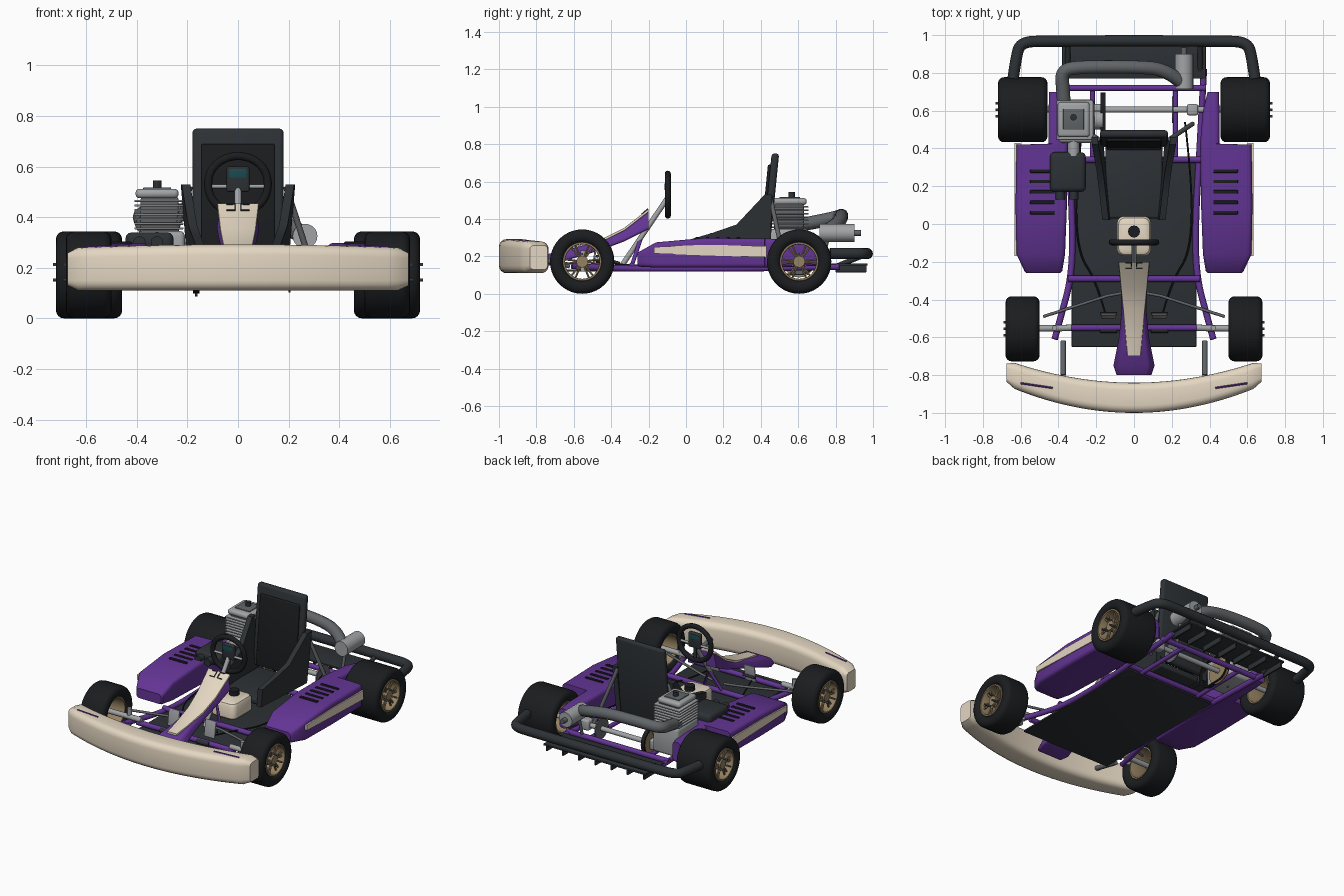
import bpy, bmesh
from math import sin, cos, pi
from mathutils import Vector as V

if "Cube" in bpy.data.objects:
    bpy.data.objects.remove(bpy.data.objects["Cube"])

def mat(name, c):
    m = bpy.data.materials.new(name)
    m.diffuse_color = (*c, 1)
    m.use_nodes = True
    m.node_tree.nodes["Principled BSDF"].inputs["Base Color"].default_value = m.diffuse_color
    return m

PURPLE = mat("purple", (.125, .035, .30))
CREAM = mat("cream", (.78, .68, .54))
DARK = mat("dark", (.026, .031, .036))
BLACK = mat("black", (.011, .012, .014))
STEEL = mat("steel", (.36, .37, .38))
IRON = mat("iron", (.12, .13, .14))
TAN = mat("tan", (.30, .22, .12))
TEAL = mat("teal", (.01, .07, .08))

def finish(name, bm, m):
    bmesh.ops.recalc_face_normals(bm, faces=bm.faces)
    me = bpy.data.meshes.new(name)
    bm.to_mesh(me)
    bm.free()
    for p in me.polygons:
        p.use_smooth = True
    me.set_sharp_from_angle(angle=.6)
    me.materials.append(m)
    o = bpy.data.objects.new(name, me)
    bpy.context.collection.objects.link(o)
    return o

def loft(name, rings, m, cyclic=False):
    bm = bmesh.new()
    vs = [[bm.verts.new(p) for p in r] for r in rings]
    n = len(vs[0])
    for a, b in zip(vs, vs[1:] + (vs[:1] if cyclic else [])):
        for i in range(n):
            bm.faces.new((a[i], a[(i + 1) % n], b[(i + 1) % n], b[i]))
    if not cyclic:
        bm.faces.new(vs[0])
        bm.faces.new(vs[-1])
    return finish(name, bm, m)

def rr(x0, x1, y0, y1, r, n=4):
    """Rounded rectangle outline."""
    out = []
    for cx, cy, q in ((x1-r, y1-r, 0), (x0+r, y1-r, 1), (x0+r, y0+r, 2), (x1-r, y0+r, 3)):
        for i in range(n + 1):
            a = (q + i / n) * pi / 2
            out.append((cx + r * cos(a), cy + r * sin(a)))
    return out

def box(name, x, y, z, m, bev=.006, tilt=0):
    """Bevelled box from ranges; tilt shears y with height."""
    bm = bmesh.new()
    bmesh.ops.create_cube(bm, size=1)
    for v in bm.verts:
        v.co = [c[0] + (p + .5) * (c[1] - c[0]) for p, c in zip(v.co, (x, y, z))]
    if bev:
        bmesh.ops.bevel(bm, geom=bm.edges[:], offset=bev, segments=3, profile=.5, affect='EDGES')
    for v in bm.verts:
        v.co.y += tilt * (v.co.z - z[0])
    return finish(name, bm, m)

def tube(name, pts, r, m, smooth=False, cyclic=False, res=4):
    cu = bpy.data.curves.new(name, 'CURVE')
    cu.dimensions, cu.bevel_depth, cu.bevel_resolution, cu.use_fill_caps = '3D', r, res, True
    s = cu.splines.new('NURBS' if smooth else 'POLY')
    s.points.add(len(pts) - 1)
    for p, c in zip(s.points, pts):
        p.co = (*c, 1)
    s.use_cyclic_u = cyclic
    if smooth:
        s.order_u, s.use_endpoint_u, s.resolution_u = 3, True, 8
    o = bpy.data.objects.new(name, cu)
    bpy.context.collection.objects.link(o)
    me = bpy.data.meshes.new_from_object(o.evaluated_get(bpy.context.evaluated_depsgraph_get()))
    bpy.data.objects.remove(o)
    bm = bmesh.new()
    bm.from_mesh(me)
    bmesh.ops.remove_doubles(bm, verts=bm.verts, dist=1e-5)
    me.materials.clear()
    return finish(name, bm, m)

def both(f):
    for s, side in ((-1, "left"), (1, "right")):
        f(s, side)

# Wheels: tyre, rim barrel, spokes, hub and studs
def wheel(tag, s, x0, x1, cy, rt=.172):
    def spin(prof, n=40):
        return [[(s * x, cy + r * cos(a), rt + r * sin(a)) for x, r in prof]
                for a in (2 * pi * i / n for i in range(n))]
    loft(tag + "_tyre", spin(rr(x0, x1, .10, rt, .032)), BLACK, True)
    loft(tag + "_rim", spin(rr(x0 + .015, x1 - .008, .092, .104, .005, 2)), TAN, True)
    xs = x1 - .035
    for i in range(6):
        a = i * pi / 3
        for d in (-.13, .13):
            p, q = [V((s * xs, cy + r * cos(a + e), rt + r * sin(a + e))) for r, e in ((.02, d), (.096, d))]
            tube(tag + "_spoke", [p, q], .006, TAN, res=1)
    tube(tag + "_hub", [(s * (xs - .06), cy, rt), (s * (xs + .015), cy, rt)], .032, TAN)
    for i in range(3):
        a = pi / 2 + i * 2 * pi / 3
        y, z = cy + .04 * cos(a), rt + .04 * sin(a)
        tube(tag + "_stud", [(s * (xs - .01), y, z), (s * (x1 + .012), y, z)], .006, IRON, res=2)

both(lambda s, n: wheel("front_" + n, s, .50, .68, -.555))
both(lambda s, n: wheel("rear_" + n, s, .458, .72, .605))

# Front bumper
rings = []
for i in range(-16, 17):
    t = i / 16
    e = .02 if abs(i) == 16 else 0
    k = t * t
    rings.append([(.675 * t, y, z) for y, z in
                  rr(-1 + .145 * k + e, -.84 + .12 * k - e, .11 + e, .292 - .014 * k - e, .04 - e)])
loft("front_bumper", rings, CREAM)
def bumper_trim(s, n):
    tube("bumper_stripe_" + n, [(s * .43, -.868, .287), (s * .60, -.843, .281)], .005, PURPLE, res=1)
    tube("bumper_mount_" + n, [(s * .375, -.80, .19), (s * .375, -.62, .15)], .015, IRON)
both(bumper_trim)

# Nose fairing with cream panel
st = [(-.80, .10, .14, .18), (-.75, .115, .145, .21), (-.6, .085, .19, .245), (-.45, .07, .235, .285),
      (-.33, .075, .28, .345), (-.2, .088, .345, .44)]
loft("nose_fairing", [[(x * (1 - .25 * (z - a) / (b - a)), y, z) for x, z in rr(-w, w, a, b, .018)]
                      for y, w, a, b in st], PURPLE)
loft("nose_panel", [[(x, y, z) for x, z in rr(-w, w, z0, z0 + .016, .005, 2)] for y, w, z0 in
     ((-.70, .035, .218), (-.6, .044, .237), (-.45, .058, .277), (-.33, .07, .337), (-.2, .082, .438))], CREAM)
def mark(s, n):
    tube("panel_slot_" + n, [(s * .045, -.205, .452), (s * .012, -.205, .452), (s * .012, -.235, .427),
                             (s * .045, -.235, .427)], .004, DARK, res=1)
both(mark)

# Side pods with stripe and louvres
def pod(s, n):
    st = [(-.26, .39, .57, .15, .215), (-.25, .38, .58, .145, .225), (-.16, .365, .622, .14, .275),
          (.1, .355, .627, .14, .298), (.42, .35, .622, .14, .295), (.425, .35, .452, .14, .295),
          (.6, .365, .452, .145, .29), (.7, .39, .45, .15, .28)]
    loft("side_pod_" + n, [[(s * x, y, z) for x, z in rr(a, b, c, d, .022)] for y, a, b, c, d in st], PURPLE)
    loft("pod_stripe_" + n, [[(s * x, y, z) for x, z in ((.60, a), (.632, a), (.632, b), (.60, b))]
         for y, a, b in ((-.17, .215, .25), (.1, .205, .262), (.43, .195, .255))], CREAM)
    for i in range(5):
        y = .06 + i * .055
        box("pod_louvre_" + n, sorted((s * .42, s * .55)), (y - .009, y + .009), (.285, .303), BLACK, .003)
both(pod)

# Floor pan and tubular frame
box("floor_pan", (-.33, .33), (-.65, .34), (.118, .13), DARK, .002)
def rails(s, n):
    tube("side_rail_" + n, [(s * .42, -.61, .15), (s * .39, -.5, .14), (s * .33, -.28, .135), (s * .325, 0, .135),
                            (s * .345, .35, .135), (s * .37, .82, .145)], .017, PURPLE, True)
    tube("inner_rail_" + n, [(s * .22, .33, .135), (s * .22, .73, .14)], .014, PURPLE)
    # front steering gear
    tube("spindle_" + n, [(s * .33, -.55, .172), (s * .65, -.555, .172)], .017, STEEL)
    tube("kingpin_" + n, [(s * .42, -.55, .12), (s * .42, -.55, .23)], .014, STEEL)
    tube("tie_rod_" + n, [(s * .03, -.36, .165), (s * .14, -.38, .17), (s * .48, -.49, .18)], .008, IRON)
    # pedals
    box("pedal_pad_" + n, (s * .135 - .04, s * .135 + .04), (-.5, -.49), (.16, .27), STEEL, .004, .15)
    tube("pedal_bar_" + n, [(s * .09, -.475, .2), (s * .18, -.475, .2)], .008, DARK)
    tube("pedal_pivot_" + n, [(s * .09, -.56, .15), (s * .18, -.56, .15)], .016, DARK)
    # seat stays
    tube("seat_stay_" + n, [(s * .19, .45, .52), (s * .31, .53, .15)], .012, IRON)
    # cables
    tube("cable_" + n, [(s * .27, .54, .24), (s * .31, .2, .17), (s * .3, -.15, .15), (s * .2, -.3, .15),
                        (s * .15, -.48, .17)], .005, BLACK, True, res=1)
both(rails)
for nm, y, w in (("front", -.55, .36), ("middle", -.29, .35), ("seat", .34, .36), ("rear", .72, .38)):
    tube(nm + "_crossbar", [(-w, y, .15), (w, y, .15)], .017, PURPLE)
tube("rear_axle", [(-.66, .605, .172), (.66, .605, .172)], .016, STEEL)
for x in (-.2, .31):
    box("axle_bearing", (x - .03, x + .03), (.575, .635), (.14, .21), STEEL, .012)
tube("sprocket", [(-.17, .605, .172), (-.16, .605, .172)], .085, TAN, res=8)
tube("brake_disc", [(.2, .605, .172), (.208, .605, .172)], .07, IRON, res=8)
loft("chain", [[(x, .605 + r * cos(a) - (.08 if cos(a) < 0 else 0), .19 + r * sin(a)) for x, r in
     ((-.178, .082), (-.152, .082), (-.152, .092), (-.178, .092))] for a in (pi * i / 14 for i in range(28))],
     BLACK, True)

# Rear bumper and diffuser
tube("rear_bumper", [(-.64, .77, .215), (-.625, .88, .215), (-.60, .965, .215), (-.45, .968, .215), (0, .97, .215),
                     (.45, .968, .215), (.60, .965, .215), (.625, .88, .215), (.64, .77, .215)], .03, DARK, True)
box("diffuser", (-.38, .38), (.77, .97), (.15, .162), DARK, .003)
for i in range(7):
    x = -.36 + i * .12
    box("diffuser_rib", (x - .006, x + .006), (.8, .965), (.115, .155), DARK, .002)
for x in (-.35, .35):
    tube("rear_bumper_stay", [(x, .8, .145), (x, .96, .21)], .014, DARK)

# Seat
box("seat_back", (-.18, .18), (.405, .445), (.22, .75), DARK, .016, .1)
box("seat_back_pad", (-.145, .145), (.392, .412), (.23, .69), BLACK, .006, .1)
box("seat_pan", (-.15, .15), (.03, .43), (.17, .21), DARK, .012)
def wing(s, n):
    prof = [(.02, .17), (.02, .29), (.14, .325), (.27, .37), (.42, .53), (.46, .53), (.45, .18)]
    loft("seat_wing_" + n, [[(s * (.122 + d + .09 * y + .08 * (z - .17)), y, z) for y, z in prof]
                            for d in (0, .008, .026, .034)], DARK)
both(wing)

# Fuel tank
loft("fuel_tank", [[(x, y, z) for x, y in rr(-.09 + e, .09 - e, -.17 + e, .04 - e, .035)] for e, z in
     ((.01, .13), (0, .14), (0, .215), (.008, .232), (.022, .24))], CREAM)
tube("fuel_cap", [(0, -.04, .235), (0, -.04, .27)], .032, BLACK)

# Steering wheel and column
ring = [(.118 * cos(a) * (1 + .1 * sin(a) ** 2 * cos(a) ** 2), -.097, .53 + .112 * sin(a))
        for a in (2 * pi * i / 40 for i in range(40))]
tube("steering_wheel", ring, .016, BLACK, cyclic=True)
tube("steering_spokes", [(-.11, -.097, .522), (.11, -.097, .522)], .008, STEEL)
tube("steering_spoke_low", [(0, -.097, .52), (0, -.097, .42)], .01, DARK)
box("steering_pad", (-.045, .045), (-.112, -.085), (.5, .6), DARK, .008)
for y in (-.114, -.087):
    box("steering_display", (-.035, .035), (y, y + .004), (.555, .59), TEAL, .001)
tube("steering_column", [(0, -.1, .51), (0, -.35, .14)], .014, STEEL)
tube("column_support", [(-.07, -.29, .15), (0, -.24, .30), (.07, -.29, .15)], .011, PURPLE)

# Engine
box("crankcase", (-.40, -.21), (.43, .66), (.15, .345), STEEL, .02)
box("cylinder_core", (-.385, -.235), (.47, .63), (.33, .48), IRON, .01)
for i in range(7):
    z = .352 + i * .018
    box("cooling_fin", (-.41, -.215), (.445, .655), (z, z + .008), STEEL, .003)
box("cylinder_head", (-.405, -.235), (.46, .645), (.475, .512), STEEL, .016)
box("head_cover", (-.375, -.265), (.50, .61), (.505, .518), IRON, .004)
tube("spark_plug", [(-.32, .565, .51), (-.32, .565, .545)], .017, DARK)
box("air_box", (-.445, -.255), (.17, .38), (.265, .34), DARK, .025)
for x in (-.39, -.32):
    tube("air_intake", [(x, .13, .3), (x, .19, .3)], .025, DARK)
tube("carburettor", [(-.32, .36, .31), (-.32, .45, .31)], .032, STEEL)
tube("clutch_cover", [(-.23, .55, .25), (-.165, .55, .25)], .05, STEEL, res=8)

# Exhaust
tube("exhaust_pipe", [(-.37, .62, .37), (-.375, .70, .385), (-.385, .815, .41), (-.28, .832, .42), (0, .832, .415),
                      (.17, .82, .38), (.25, .75, .335)], .036, IRON, True)
tube("silencer", [(.265, .715, .325), (.265, .90, .325)], .049, STEEL, res=8)
tube("tail_pipe", [(.265, .89, .325), (.265, .935, .325)], .016, IRON)
tube("silencer_bracket", [(.265, .76, .30), (.265, .72, .15)], .01, IRON)
